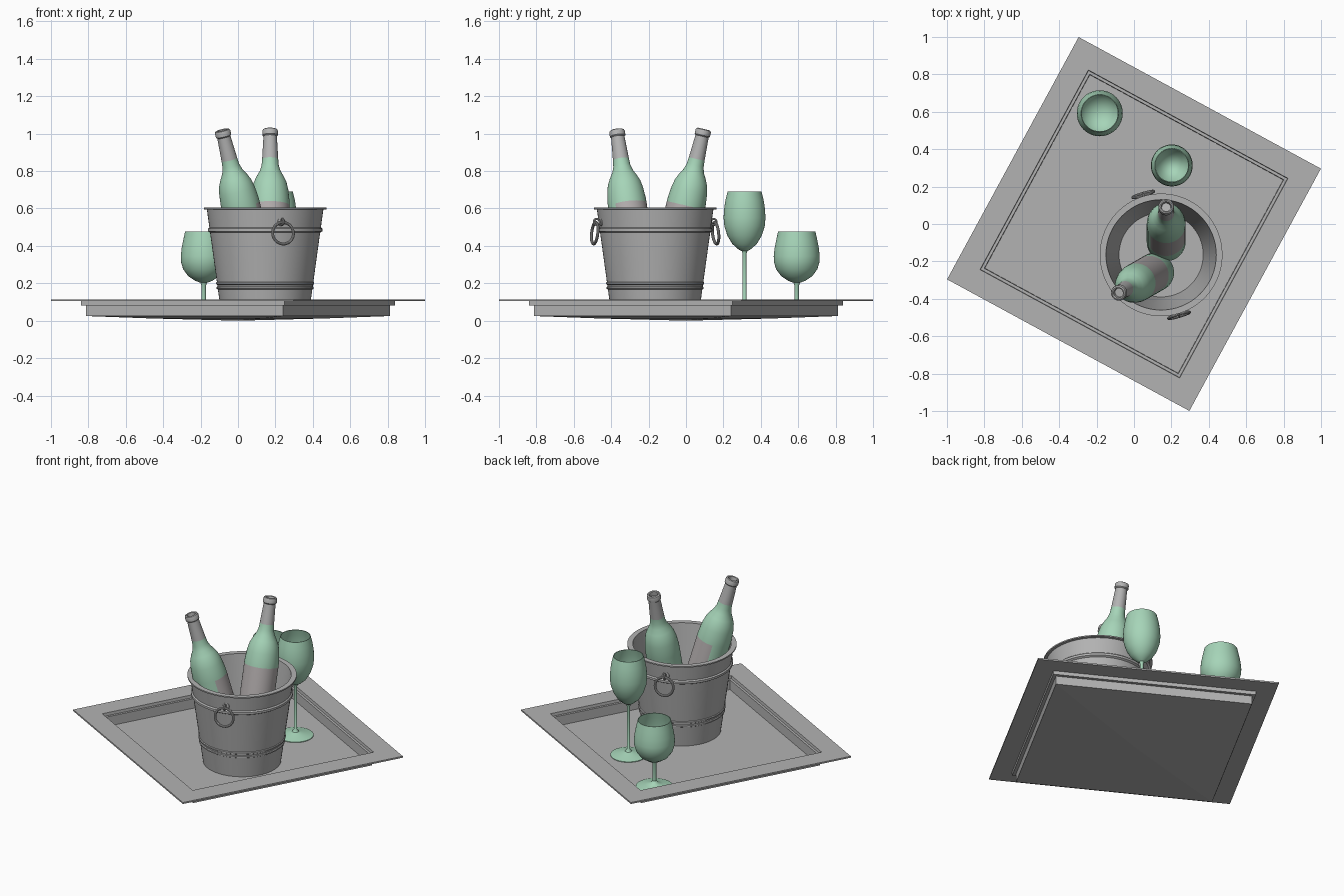
import bpy, bmesh
from math import pi, sin, cos, atan2, radians
from mathutils import Vector, Matrix

cube = bpy.data.objects.get("Cube")
if cube:
    bpy.data.objects.remove(cube, do_unlink=True)


def material(name, rgb):
    m = bpy.data.materials.new(name)
    m.use_nodes = True
    m.diffuse_color = (*rgb, 1)
    m.node_tree.nodes["Principled BSDF"].inputs["Base Color"].default_value = (*rgb, 1)
    return m


GREY = material("brushed grey", (0.45, 0.45, 0.45))
GREEN = material("pale green glass", (0.38, 0.66, 0.48))
PAPER = material("warm grey paper", (0.45, 0.42, 0.42))


def finish(bm, name, mats, matrix, smooth=True):
    bmesh.ops.recalc_face_normals(bm, faces=bm.faces)
    mesh = bpy.data.meshes.new(name)
    bm.to_mesh(mesh)
    bm.free()
    obj = bpy.data.objects.new(name, mesh)
    bpy.context.collection.objects.link(obj)
    for m in mats:
        mesh.materials.append(m)
    obj.matrix_world = matrix
    if smooth:
        bpy.ops.object.select_all(action="DESELECT")
        obj.select_set(True)
        bpy.context.view_layer.objects.active = obj
        bpy.ops.object.shade_smooth_by_angle(angle=radians(35))
    return obj


def lathe(name, profile, mats, matrix, sides=48, start=0.0, smooth=True, rule=None):
    """Turn a (radius, height) profile about z; rule(centre) picks a material."""
    bm = bmesh.new()
    rings = []
    for r, z in profile:
        if r < 1e-5:
            rings.append([bm.verts.new((0, 0, z))] * sides)
        else:
            angles = [start + 2 * pi * i / sides for i in range(sides)]
            rings.append([bm.verts.new((r * cos(a), r * sin(a), z)) for a in angles])
    for low, high in zip(rings, rings[1:]):
        for i in range(sides):
            j = (i + 1) % sides
            corners = list(dict.fromkeys((low[i], low[j], high[j], high[i])))
            if len(corners) > 2:
                face = bm.faces.new(corners)
                if rule:
                    face.material_index = rule(face.calc_center_median())
    return finish(bm, name, mats, matrix, smooth)


def torus(name, major, minor, mat, matrix, n=36, m=10):
    bm = bmesh.new()
    rows = []
    for i in range(n):
        a = 2 * pi * i / n
        rows.append([bm.verts.new(((major + minor * cos(b)) * cos(a),
                                   (major + minor * cos(b)) * sin(a), minor * sin(b)))
                     for b in (2 * pi * k / m for k in range(m))])
    for i in range(n):
        p, q = rows[i], rows[(i + 1) % n]
        for k in range(m):
            bm.faces.new((p[k], q[k], q[(k + 1) % m], p[(k + 1) % m]))
    return finish(bm, name, [mat], matrix)


# Square tray: four-sided lathe of half-widths, with a sagging underside
tray = [(0, 0), (0.34, 0.012), (0.60, 0.025), (0.60, 0.08), (0.62, 0.08),
        (0.62, 0.104), (0.737, 0.104), (0.737, 0.114), (0.607, 0.114),
        (0.605, 0.095), (0.59, 0.095), (0.588, 0.033), (0, 0.033)]
lathe("serving_tray", [(h * 2 ** 0.5, z) for h, z in tray], [GREY],
      Matrix.Identity(4), sides=4, start=radians(45 - 28.5), smooth=False)


# Bucket with raised bands and a flat rim
def wall(z):
    return 0.234 + 0.138 * (z - 0.034)


def bead(z, size):
    return [(wall(z - size), z - size), (wall(z) + size * 0.7, z - size / 2),
            (wall(z) + size * 0.7, z + size / 2), (wall(z + size), z + size)]


BX, BY = 0.145, -0.165
bucket = [(0, 0.034), (wall(0.034), 0.034)]
bucket += bead(0.175, 0.008) + bead(0.2, 0.008) + bead(0.485, 0.014)
bucket += [(wall(0.594), 0.594), (0.328, 0.596), (0.328, 0.604), (0.295, 0.604),
           (0.225, 0.05), (0, 0.05)]
lathe("ice_bucket", bucket, [GREY], Matrix.Translation((BX, BY, 0)), sides=64)

# Ring handles hanging from eyes on opposite sides
for side, azimuth in (("front", -73.5), ("back", 106.5)):
    place = Matrix.Translation((BX, BY, 0)) @ Matrix.Rotation(radians(azimuth), 4, "Z")
    upright = Matrix.Rotation(pi / 2, 4, "Y")
    torus(side + "_ring_handle", 0.058, 0.008, GREY,
          place @ Matrix.Translation((0.337, 0, 0.468)) @ Matrix.Rotation(radians(-6), 4, "Y") @ upright)
    torus(side + "_handle_eye", 0.016, 0.006, GREY,
          place @ Matrix.Translation((0.326, 0, 0.528)) @ Matrix.Rotation(pi / 2, 4, "X"), n=20)
    lathe(side + "_handle_mount", [(0, 0), (0.024, 0), (0.02, 0.01), (0, 0.012)], [GREY],
          place @ Matrix.Translation((0.295, 0, 0.528)) @ upright, sides=20)

# Bottles: heights are measured down from the mouth
bottle = [(0, -0.03), (0.024, -0.03), (0.026, -0.003), (0.032, 0), (0.039, -0.004),
          (0.042, -0.012), (0.042, -0.034), (0.036, -0.04), (0.037, -0.06),
          (0.043, -0.165), (0.046, -0.2), (0.055, -0.23), (0.073, -0.262),
          (0.088, -0.295), (0.097, -0.335), (0.103, -0.39), (0.104, -0.42),
          (0.104, -0.72), (0.104, -0.84), (0.096, -0.86), (0, -0.84)]


def make_bottle(name, top, lean, label_azimuth):
    def paint(c):
        if c.z > -0.165:
            return 1
        turn = (atan2(c.y, c.x) - radians(label_azimuth) + pi) % (2 * pi) - pi
        return 2 if -0.72 < c.z < -0.42 and abs(turn) < radians(80) else 0

    axis = Vector((*lean, 1)).normalized()
    tilt = Vector((0, 0, 1)).rotation_difference(axis).to_matrix().to_4x4()
    lathe(name, bottle, [GREEN, GREY, PAPER], Matrix.Translation(top) @ tilt, rule=paint)


make_bottle("back_bottle", (0.172, 0.095, 1.025), (0, 0.235), -60)
make_bottle("front_bottle", (-0.085, -0.37, 1.02), (-0.245, -0.14), 40)


# Wine glasses: foot, thin stem and hollow bowl
def make_glass(name, x, y, foot, stem, bowl):
    base = bowl[0][1]
    outline = [(0, 0.034), (foot, 0.034), (foot, 0.038), (foot * 0.5, 0.05),
               (stem * 2, 0.06), (stem, 0.075), (stem, base - 0.015), (stem * 1.5, base)]
    inner = [(r - 0.004, z + 0.004 * (z < bowl[-1][1])) for r, z in reversed(bowl[1:])]
    lathe(name, outline + bowl[1:] + inner + [(0, base + 0.008)], [GREEN],
          Matrix.Translation((x, y, 0)))


make_glass("wide_wine_glass", -0.183, 0.592, 0.112, 0.012,
           [(0, 0.203), (0.045, 0.213), (0.083, 0.238), (0.11, 0.275), (0.122, 0.315),
            (0.123, 0.345), (0.118, 0.39), (0.109, 0.435), (0.1, 0.476)])
make_glass("tall_wine_glass", 0.202, 0.313, 0.108, 0.01,
           [(0, 0.372), (0.035, 0.383), (0.065, 0.41), (0.092, 0.455), (0.108, 0.505),
            (0.112, 0.55), (0.109, 0.6), (0.102, 0.645), (0.091, 0.69)])
